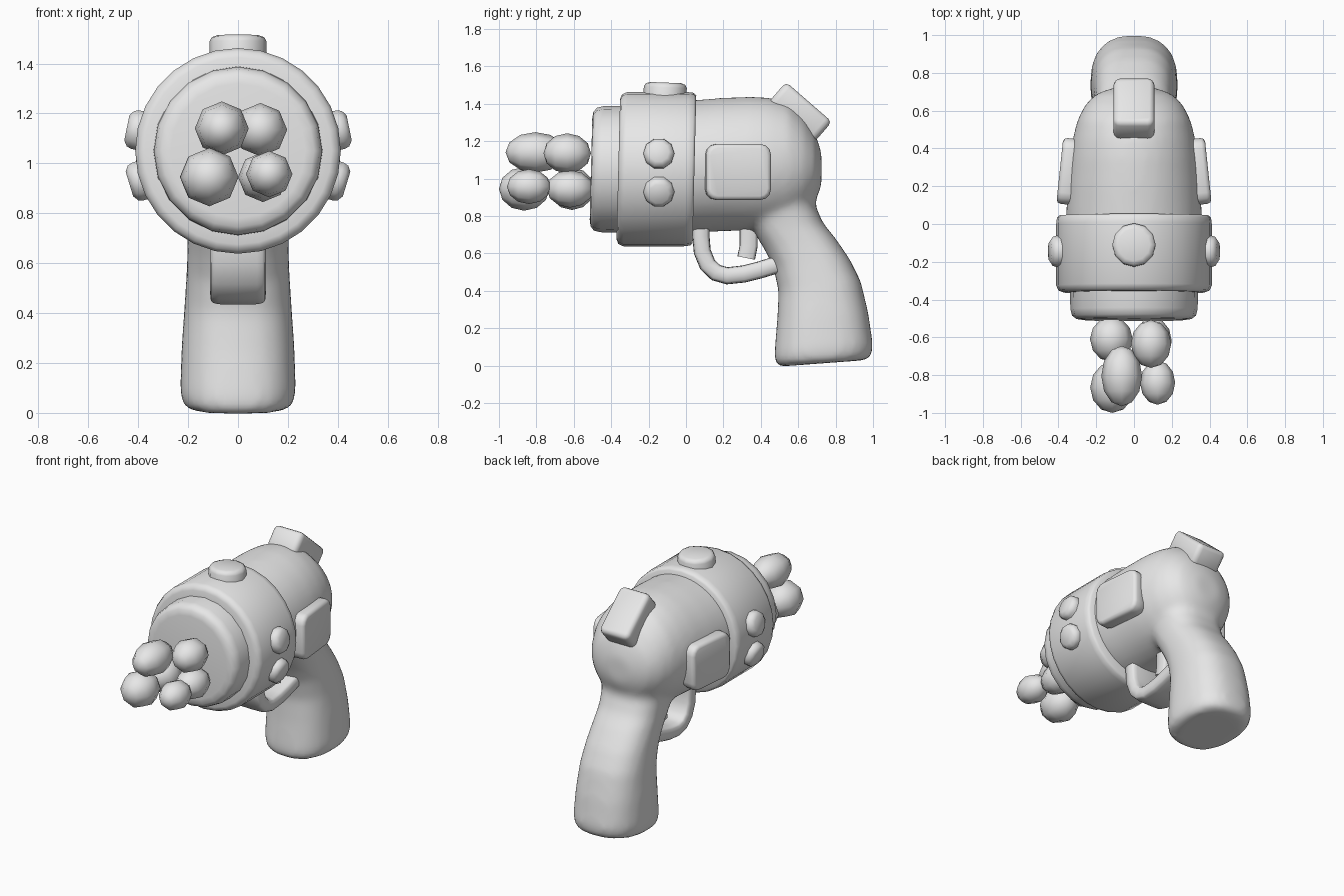
import bpy, bmesh, math
from mathutils import Matrix, Vector

if "Cube" in bpy.data.objects:
    bpy.data.objects.remove(bpy.data.objects["Cube"])

grey = bpy.data.materials.new("light_grey")
grey.diffuse_color = (0.8, 0.8, 0.8, 1)
grey.use_nodes = True
grey.node_tree.nodes["Principled BSDF"].inputs["Base Color"].default_value = grey.diffuse_color


def finish(bm, name, angle=50):
    """Turn a bmesh into a smooth shaded object with sharp edges kept."""
    bmesh.ops.recalc_face_normals(bm, faces=bm.faces)
    me = bpy.data.meshes.new(name)
    bm.to_mesh(me)
    bm.free()
    me.materials.append(grey)
    for p in me.polygons:
        p.use_smooth = True
    me.set_sharp_from_angle(angle=math.radians(angle))
    ob = bpy.data.objects.new(name, me)
    bpy.context.collection.objects.link(ob)
    return ob


def loft(bm, rings):
    """Skin a list of point rings and cap both ends."""
    vs = [[bm.verts.new(p) for p in r] for r in rings]
    n = len(vs[0])
    for a, b in zip(vs, vs[1:]):
        for i in range(n):
            j = (i + 1) % n
            bm.faces.new((a[i], a[j], b[j], b[i]))
    bm.faces.new(vs[0][::-1])
    bm.faces.new(vs[-1])


def oval(c, u, v, n, power=2.0):
    """Superellipse ring around c spanned by half axes u and v."""
    pts = []
    for i in range(n):
        t = 2 * math.pi * i / n
        ct, st = math.cos(t), math.sin(t)
        pts.append(Vector(c) + Vector(u) * math.copysign(abs(ct) ** (2 / power), ct)
                   + Vector(v) * math.copysign(abs(st) ** (2 / power), st))
    return pts


def lathe(name, profile, n, mat):
    """Revolve (height, radius) pairs about local z."""
    bm = bmesh.new()
    loft(bm, [oval((0, 0, h), (r, 0, 0), (0, r, 0), n) for h, r in profile])
    bm.transform(mat)
    return finish(bm, name)


def rounded_box(name, size, corner, rim, mat):
    """Slab, thin along local z, with round corners and a soft rim."""
    bm = bmesh.new()
    bmesh.ops.create_cube(bm, size=1)
    bmesh.ops.scale(bm, vec=size, verts=bm.verts)
    up = [e for e in bm.edges if abs(e.verts[0].co.z - e.verts[1].co.z) > 1e-4]
    bmesh.ops.bevel(bm, geom=up, offset=corner, segments=3, profile=0.5, affect='EDGES')
    flat = [e for e in bm.edges if abs(e.verts[0].co.z - e.verts[1].co.z) < 1e-4]
    bmesh.ops.bevel(bm, geom=flat, offset=rim, segments=2, profile=0.5, affect='EDGES')
    bm.transform(mat)
    return finish(bm, name)


def sweep(name, path, hx, thick):
    """Sweep a rounded strip along a (y, z) path."""
    pts = [Vector((0, y, z)) for y, z in path]
    rings = []
    for i, p in enumerate(pts):
        d = (pts[min(i + 1, len(pts) - 1)] - pts[max(i - 1, 0)]).normalized()
        rings.append(oval(p, (hx, 0, 0), Vector((0, -d.z, d.y)) * thick, 16, 5))
    bm = bmesh.new()
    loft(bm, rings)
    return finish(bm, name)


def aim(pos, direction):
    return Matrix.Translation(pos) @ Vector(direction).to_track_quat('Z', 'Y').to_matrix().to_4x4()


# Body and grip, blended into one soft shell
body = [(-0.1, 1.06, .355, .35), (0.05, 1.065, .36, .355), (.2, 1.075, .352, .357),
        (.35, 1.08, .34, .358), (.45, 1.08, .325, .352), (.55, 1.08, .30, .325),
        (.63, 1.07, .26, .265), (.69, 1.06, .20, .185), (.725, 1.05, .10, .09)]
grip = [((.50, -.005), (.97, .03), .195), ((.475, .02), (.992, .055), .222),
        ((.473, .07), (1.0, .11), .232), ((.488, .25), (.975, .28), .226),
        ((.495, .40), (.935, .45), .215), ((.465, .53), (.875, .57), .207),
        ((.42, .62), (.80, .68), .203), ((.36, .72), (.735, .76), .205),
        ((.33, .80), (.69, .86), .215), ((.35, .95), (.71, .97), .22),
        ((.38, 1.1), (.71, 1.1), .19)]
bm = bmesh.new()
loft(bm, [oval((0, y, z), (rx, 0, 0), (0, 0, rz), 40) for y, z, rx, rz in body])
rings = []
for f, b, hx in grip:
    f, b = Vector((0, *f)), Vector((0, *b))
    rings.append(oval((f + b) / 2, (hx, 0, 0), (b - f) / 2, 40, 2.5))
loft(bm, rings)
shell = finish(bm, "body_and_grip")
rm = shell.modifiers.new("blend", 'REMESH')
rm.mode = 'VOXEL'
rm.voxel_size = 0.022
rm.use_smooth_shade = True
sm = shell.modifiers.new("soften", 'SMOOTH')
sm.factor = 0.5
sm.iterations = 10

# Drum and nozzle, leaning slightly
lean = Matrix.Identity(4)
lean[1][2] = 0.025
axis = Matrix.Translation((0, 0, 1.05)) @ lean @ aim((0, 0, 0), (0, 1, 0))
lathe("drum", [(-.362, .30), (-.362, .375), (-.352, .40), (-.325, .412), (.0, .412),
               (.032, .408), (.045, .395), (.045, .30)], 28, axis)
lathe("nozzle", [(-.508, .27), (-.503, .305), (-.485, .328), (-.45, .337), (-.30, .34)], 20, axis)

# Muzzle blobs: x, y, z, radius, half length
blobs = [(-.065, -.805, 1.14, .108, .16), (.09, -.635, 1.135, .107, .127),
         (-.115, -.865, .945, .117, .135), (-.12, -.61, .945, .113, .12),
         (.125, -.84, .957, .093, .117), (.10, -.62, .945, .10, .125)]
for i, (x, y, z, r, ry) in enumerate(blobs):
    bm = bmesh.new()
    bmesh.ops.create_uvsphere(bm, u_segments=8, v_segments=6, radius=1)
    bm.transform(aim((x, y, z), (0, 1, 0)) @ Matrix.Diagonal((r, r, ry, 1)))
    finish(bm, f"muzzle_blob_{i + 1}", 80)

# Round studs on the drum: two each side and one on top
stud = [(-.06, 1), (.01, 1), (.03, .92), (.045, .65)]
for s in (-1, 1):
    for label, z in (("upper", 1.133), ("lower", .93)):
        a = math.asin((z - 1.05) / .41)
        d = Vector((s * math.cos(a), 0, math.sin(a)))
        lathe(f"{label}_stud_{'right' if s > 0 else 'left'}", [(h, r * .083) for h, r in stud],
              10, aim(Vector((0, -.145, 1.05)) + d * .41, d))
lathe("top_stud", [(-.07, .115), (.035, .115), (.052, .106), (.06, .085)], 12,
      aim((0, -.112, 1.453), (0, .04, 1)))

# Side panels following the taper of the body
for s in (-1, 1):
    rounded_box(f"side_panel_{'right' if s > 0 else 'left'}", (.30, .35, .10), .06, .022,
                Matrix.Translation((s * .343, .278, 1.035))
                @ Matrix.Rotation(s * math.radians(6), 4, 'Z') @ Matrix.Rotation(math.pi / 2, 4, 'Y'))

# Tilted rear block
rounded_box("rear_block", (.215, .325, .145), .035, .025,
            Matrix.Translation((0, .61, 1.355)) @ Matrix.Rotation(math.radians(-41), 4, 'X'))

# Trigger guard and trigger
sweep("trigger_guard", [(.08, .78), (.08, .69), (.087, .61), (.115, .54), (.16, .497),
                        (.22, .48), (.31, .49), (.39, .51), (.52, .55)], .112, .046)
sweep("trigger", [(.33, .80), (.335, .72), (.335, .64), (.322, .575)], .07, .048)
